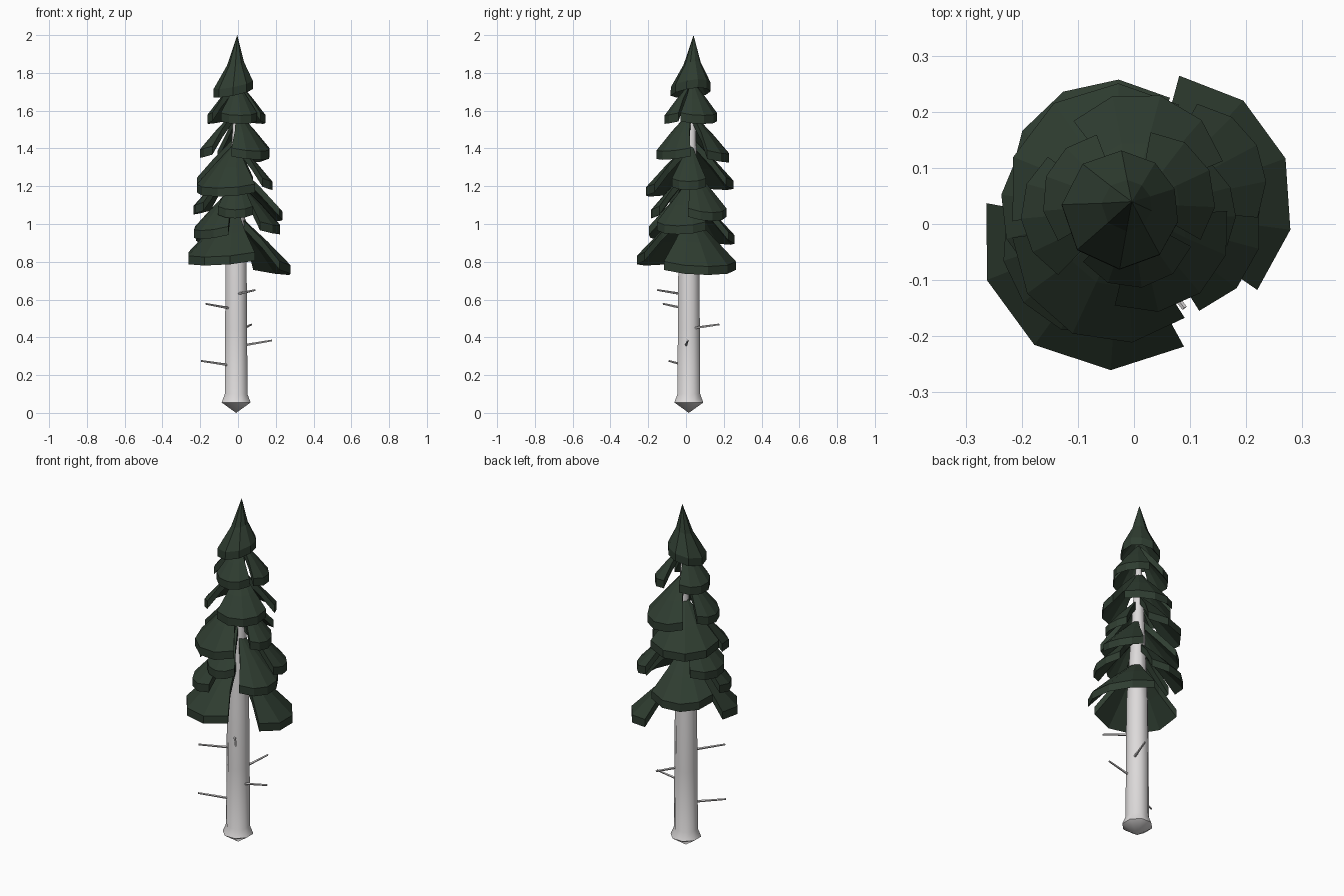
import bpy, bmesh, math
from mathutils import Vector

if "Cube" in bpy.data.objects:
    bpy.data.objects.remove(bpy.data.objects["Cube"])


def material(name, rgb):
    m = bpy.data.materials.new(name)
    m.diffuse_color = (*rgb, 1)
    m.use_nodes = True
    m.node_tree.nodes["Principled BSDF"].inputs["Base Color"].default_value = m.diffuse_color
    return m


BARK = material("pale bark", (0.72, 0.70, 0.70))
NEEDLES = material("dark green needles", (0.028, 0.046, 0.030))


def axis(z):
    """Centre of the slightly leaning trunk at height z."""
    t = max(0, (z - 0.8) / 1.2)
    return Vector((-0.01 + 0.006 * t, 0.015 + 0.025 * t, z))


def finish(bm, name, mat):
    bmesh.ops.recalc_face_normals(bm, faces=bm.faces)
    me = bpy.data.meshes.new(name)
    bm.to_mesh(me)
    bm.free()
    me.materials.append(mat)
    ob = bpy.data.objects.new(name, me)
    bpy.context.collection.objects.link(ob)
    return ob


def lathe(name, profile, sides, mat, tilt=0):
    """Closed faceted revolve about the trunk axis; radius 0 makes a tip.
    A tilt drops wide rings and pushes them out towards the front left."""
    bm = bmesh.new()
    rings = []
    for r, z in profile:
        c = axis(z)
        if r == 0:
            rings.append([bm.verts.new(c)] * sides)
            continue
        ring = []
        for i in range(sides):
            a = math.tau * (i + 0.5) / sides
            side = tilt * math.cos(a - 3.6)
            p = Vector((r * math.cos(a), r * math.sin(a), 0)) * (1 + 1.6 * side)
            p.z = -2 * r * side
            ring.append(bm.verts.new(c + p))
        rings.append(ring)
    for lo, hi in zip(rings, rings[1:]):
        for i in range(sides):
            j = (i + 1) % sides
            vs = list(dict.fromkeys([lo[i], lo[j], hi[j], hi[i]]))
            if len(vs) > 2:
                bm.faces.new(vs)
    return finish(bm, name, mat)


def bough(name, az, spread, radius, z):
    """Drooping fan-shaped slab: a sector of a cone with a thick rim and lifted ends."""
    n = 4
    thick = 0.045
    rise = 0.08 + 0.62 * radius
    c = axis(z)
    # radius fraction, height fraction, angular fraction
    rows = [(0.08, 1.0, 1.0), (0.58, 0.48, 0.93), (1.0, 0.0, 1.0)]
    bm = bmesh.new()
    top, low = [], []
    for fr, fz, fa in rows:
        t_row, l_row = [], []
        for i in range(n + 1):
            u = i / n * 2 - 1
            a = math.radians(az + u * spread / 2 * fa)
            r = radius * fr * (1 - 0.11 * u * u)
            lift = 0.09 * radius * u * u * fr
            p = c + Vector((r * math.cos(a), r * math.sin(a), thick + rise * fz + lift))
            t_row.append(bm.verts.new(p))
            l_row.append(bm.verts.new(p - Vector((0, 0, thick))))
        top.append(t_row)
        low.append(l_row)
    last = len(rows) - 1
    for k in range(last):
        for i in range(n):
            bm.faces.new((top[k][i], top[k][i + 1], top[k + 1][i + 1], top[k + 1][i]))
            bm.faces.new((low[k][i], low[k + 1][i], low[k + 1][i + 1], low[k][i + 1]))
        for i in (0, n):
            bm.faces.new((top[k][i], top[k + 1][i], low[k + 1][i], low[k][i]))
    for k in (0, last):
        for i in range(n):
            bm.faces.new((top[k][i], top[k][i + 1], low[k][i + 1], low[k][i]))
    return finish(bm, name, NEEDLES)


# Trunk with flared foot and pointed underside
lathe("trunk", [(0, 0), (0.083, 0.055), (0.065, 0.10), (0.063, 0.45), (0.060, 0.80),
                (0.038, 1.25), (0.022, 1.55), (0, 1.80)], 8, BARK)

# Boughs, in rising tiers: azimuth, spread, rim radius, rim bottom height
boughs = [
    (20, 100, 0.298, 0.73), (234, 118, 0.285, 0.78), (118, 95, 0.248, 0.89),
    (-15, 78, 0.24, 0.945), (220, 78, 0.245, 0.92),
    (268, 60, 0.205, 1.03), (172, 80, 0.23, 1.05), (28, 60, 0.258, 1.015),
    (245, 105, 0.24, 1.145), (125, 120, 0.235, 1.18), (-3, 65, 0.19, 1.18),
    (-50, 98, 0.195, 1.34), (185, 75, 0.195, 1.35), (75, 95, 0.21, 1.325),
    (278, 98, 0.145, 1.53), (25, 100, 0.155, 1.53), (160, 90, 0.16, 1.53),
]
for i, b in enumerate(boughs):
    bough(f"bough_{i + 1}", *b)

# Pointed crown
lathe("crown", [(0, 1.82), (0.104, 1.695), (0.104, 1.74), (0.045, 1.85), (0, 2.0)],
      9, NEEDLES, tilt=0.13)

# Bare twigs on the lower trunk: start, end
twigs = [
    ((0.0, -0.03, 0.63), (0.09, -0.15, 0.65)),
    ((-0.05, -0.02, 0.555), (-0.17, -0.12, 0.577)),
    ((0.035, 0.05, 0.45), (0.07, 0.175, 0.468)),
    ((0.03, 0.0, 0.357), (0.18, 0.01, 0.383)),
    ((-0.05, -0.01, 0.253), (-0.195, -0.09, 0.275)),
]
for i, (a, b) in enumerate(twigs):
    a, b = Vector(a), Vector(b)
    bm = bmesh.new()
    bmesh.ops.create_cone(bm, cap_ends=True, segments=5, radius1=0.007, radius2=0.005,
                          depth=(b - a).length)
    ob = finish(bm, f"twig_{i + 1}", BARK)
    ob.location = (a + b) / 2
    ob.rotation_euler = (b - a).to_track_quat('Z', 'Y').to_euler()

# Softly rounded trunk with a sharp foot
trunk = bpy.data.objects["trunk"]
bpy.context.view_layer.objects.active = trunk
trunk.select_set(True)
bpy.ops.object.shade_smooth_by_angle(angle=math.radians(46))
